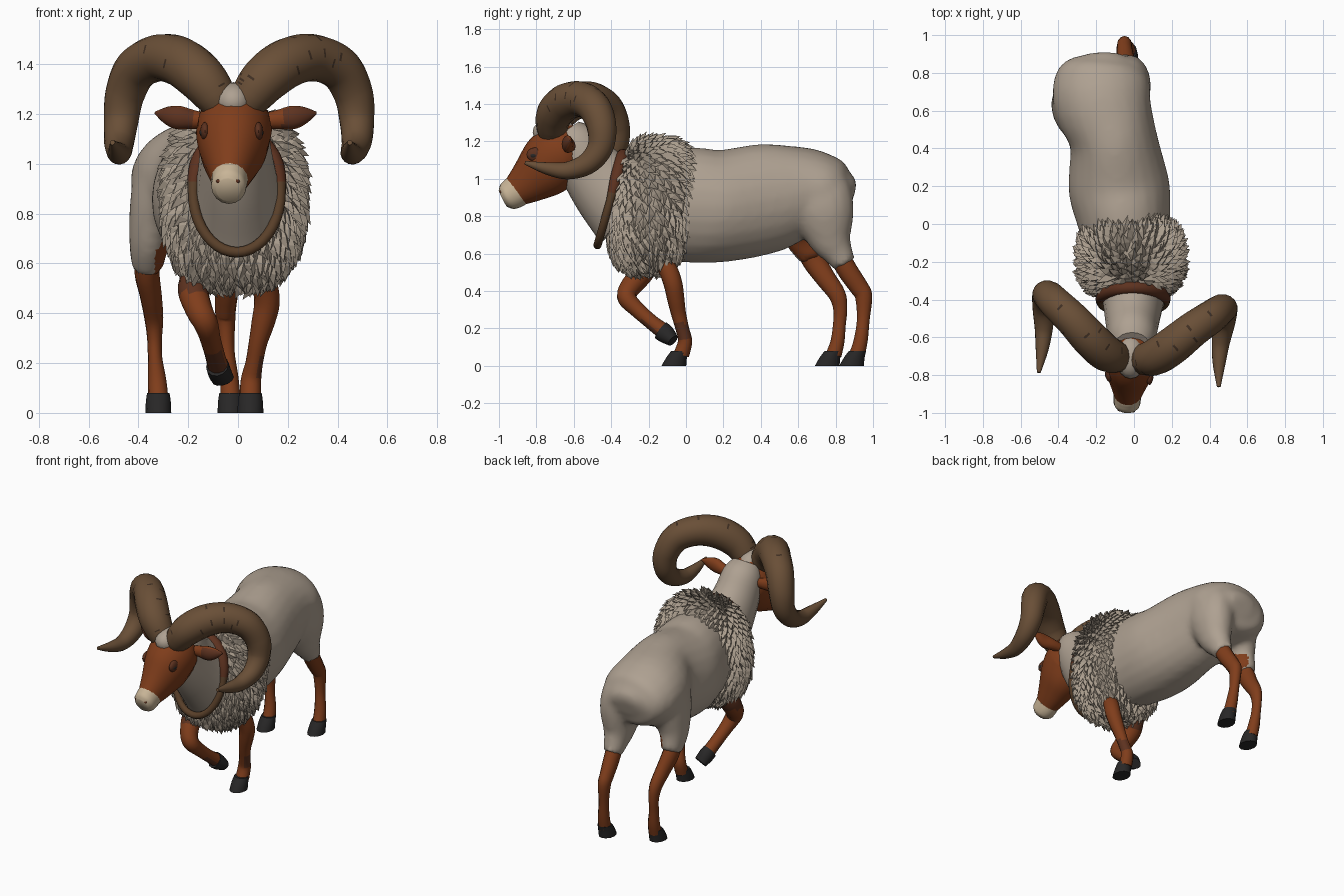
import bpy, bmesh, math, random
from mathutils import Vector, Matrix

random.seed(4)
cube = bpy.data.objects.get("Cube")
if cube:
    bpy.data.objects.remove(cube, do_unlink=True)


def material(name, rgb):
    m = bpy.data.materials.new(name)
    m.use_nodes = True
    m.diffuse_color = (*rgb, 1)
    m.node_tree.nodes["Principled BSDF"].inputs["Base Color"].default_value = (*rgb, 1)
    return m


WOOL = material("pale wool", (.425, .355, .285))
FLEECE = material("shaggy fleece", (.40, .335, .265))
RUST = material("rust hair", (.215, .047, .011))
DARK = material("dark rust hair", (.11, .032, .014))
HORN = material("horn brown", (.142, .078, .038))
GROOVE = material("dark groove", (.05, .028, .016))
HOOF = material("hoof black", (.021, .02, .02))
CREAM = material("cream muzzle", (.58, .46, .31))
STRAP = material("collar brown", (.10, .05, .022))


def finish(name, bm, mats, smooth=True):
    bmesh.ops.recalc_face_normals(bm, faces=bm.faces[:])
    me = bpy.data.meshes.new(name)
    bm.to_mesh(me)
    bm.free()
    for m in mats:
        me.materials.append(m)
    ob = bpy.data.objects.new(name, me)
    bpy.context.scene.collection.objects.link(ob)
    if smooth:
        bpy.ops.object.select_all(action='DESELECT')
        ob.select_set(True)
        bpy.context.view_layer.objects.active = ob
        bpy.ops.object.shade_smooth_by_angle(angle=math.radians(50))
    return ob


def spline(pts, sub):
    """Smooth path through points that also carry two radii."""
    out, last = [], len(pts) - 1
    for i in range(last):
        a, b, c, d = (pts[max(0, min(last, i + k))] for k in (-1, 0, 1, 2))
        for j in range(sub):
            t = j / sub
            out.append([q + t / 2 * (r - p + t * (2*p - 5*q + 4*r - s + t * (3*(q - r) + s - p)))
                        for p, q, r, s in zip(a, b, c, d)])
    return out + [list(pts[-1])]


def loft(name, pts, mats, sides=16, sub=4, closed=False, flat=False, rule=None):
    """Skin elliptical rings (x, y, z, half width, half depth) along a path."""
    rows = pts if closed else spline(pts, sub)
    n = len(rows)
    bm, rings, side = bmesh.new(), [], None
    for i, row in enumerate(rows):
        nxt = rows[(i + 1) % n] if closed else rows[min(i + 1, n - 1)]
        prv = rows[i - 1] if closed else rows[max(i - 1, 0)]
        t = (Vector(nxt[:3]) - Vector(prv[:3])).normalized()
        if side is None:
            side = Vector((0, 1, 0)) if abs(t.x) > .8 else Vector((1, 0, 0))
        side = (side - t * side.dot(t)).normalized()
        u, v = side, t.cross(side)
        if flat:
            u, v = Vector((1, 0, 0)), Vector((0, 1, 0))
        a, b = max(row[3], .003), max(row[4], .003)
        rings.append([bm.verts.new(Vector(row[:3]) + u * a * math.cos(k * math.tau / sides)
                                   + v * b * math.sin(k * math.tau / sides)) for k in range(sides)])
    for i in range(n if closed else n - 1):
        r, s = rings[i], rings[(i + 1) % n]
        for k in range(sides):
            bm.faces.new((r[k], r[k - 1], s[k - 1], s[k]))
    if not closed:
        bm.faces.new(rings[0])
        bm.faces.new(rings[-1])
    bmesh.ops.recalc_face_normals(bm, faces=bm.faces[:])
    if rule:
        for f in bm.faces:
            f.material_index = rule(f)
    return finish(name, bm, mats)


def blob(name, loc, size, mat):
    bm = bmesh.new()
    bmesh.ops.create_uvsphere(bm, u_segments=16, v_segments=10, radius=1)
    bmesh.ops.transform(bm, matrix=Matrix.Translation(loc) @ Matrix.Diagonal((*size, 1)), verts=bm.verts)
    return finish(name, bm, [mat])


# Hind quarters and barrel, which bends sideways towards the rump
haunches = [
    loft("right_haunch", [(-.07, .66, 1.0, .07, .1), (-.05, .695, .93, .125, .18), (-.035, .735, .82, .125, .17),
                          (-.038, .772, .68, .095, .12), (-.04, .815, .6, .072, .082), (-.04, .85, .54, .062, .066)],
         [WOOL]),
    loft("left_haunch", [(-.26, .6, 1.0, .08, .12), (-.285, .62, .93, .135, .185), (-.32, .62, .83, .118, .17),
                         (-.355, .635, .69, .085, .115), (-.365, .685, .575, .062, .076)], [WOOL])]
body = loft("body", [(-.02, -.3, .85, .2, .27), (-.05, 0, .86, .245, .308), (-.08, .2, .855, .268, .3),
                     (-.11, .45, .90, .232, .292), (-.165, .63, .935, .258, .238), (-.172, .75, .93, .255, .2),
                     (-.168, .83, .915, .215, .16), (-.165, .875, .91, .15, .11), (-.165, .895, .905, .08, .06)],
            [WOOL], 24)

# Melt barrel and hind quarters into one skin, with a bare inner thigh
for part in haunches:
    part.select_set(True)
bpy.ops.object.join()
remesh = body.modifiers.new("Melt", 'REMESH')
remesh.mode, remesh.voxel_size, remesh.use_smooth_shade = 'VOXEL', .02, True
soften = body.modifiers.new("Soften", 'SMOOTH')
soften.factor, soften.iterations = .5, 7
for name in ("Melt", "Soften"):
    bpy.ops.object.modifier_apply(modifier=name)
body.data.materials.clear()
for m in (WOOL, RUST):
    body.data.materials.append(m)
for p in body.data.polygons:
    p.material_index = int(p.center.z < .69 and -.4 < p.center.x < -.25 and p.center.y > .5 and p.normal.x > .4)

# Neck
loft("neck", [(0, -.3, .85, .19, .25), (-.005, -.42, .95, .16, .2), (-.01, -.53, 1.08, .14, .16),
              (-.01, -.6, 1.2, .125, .13), (-.01, -.64, 1.26, .09, .08)], [WOOL], 20)


# Legs, the fore legs with darker markings
def fetlock_mark(f):
    return int(.14 < f.calc_center_median().z < .23 and f.normal.x > .25)


loft("right_hind_leg", [(-.04, .81, .6, .05, .055), (-.045, .87, .5, .048, .054), (-.05, .925, .42, .042, .05),
                        (-.05, .95, .37, .039, .046), (-.045, .948, .25, .031, .034),
                        (-.035, .935, .14, .037, .037), (-.03, .915, .06, .04, .042)], [RUST], 12)
loft("left_hind_leg", [(-.36, .635, .65, .05, .06), (-.365, .685, .56, .05, .062), (-.35, .745, .47, .044, .054),
                       (-.338, .808, .38, .038, .046), (-.335, .825, .3, .03, .037), (-.333, .82, .22, .029, .034),
                       (-.325, .81, .13, .037, .037), (-.32, .79, .06, .04, .042)], [RUST], 12)
loft("right_fore_leg", [(.09, -.16, .6, .04, .04), (.108, -.1, .52, .05, .05), (.116, -.07, .44, .051, .05),
                        (.1, -.055, .36, .046, .046), (.08, -.04, .28, .037, .04), (.065, -.02, .2, .035, .036),
                        (.052, -.005, .13, .041, .038), (.05, -.025, .06, .042, .042)], [RUST, DARK], 12,
     rule=fetlock_mark)
loft("left_fore_leg", [(-.165, -.19, .56, .06, .06), (-.18, -.24, .49, .062, .062), (-.155, -.305, .41, .055, .055),
                       (-.13, -.315, .36, .05, .05), (-.112, -.26, .3, .042, .042), (-.092, -.18, .23, .04, .04),
                       (-.08, -.12, .185, .042, .045)], [RUST, DARK], 12,
     rule=lambda f: int(f.calc_center_median().z > .48 or f.calc_center_median().z < .24 and f.normal.z < -.3))

# Hooves
for label, x, y in (("right_hind", -.03, .885), ("left_hind", -.32, .755), ("right_fore", .05, -.065)):
    loft(label + "_hoof", [(x, y + .032, .08, .045, .046), (x, y + .015, .045, .05, .055),
                           (x, y, 0, .052, .066)], [HOOF], 12, 3, flat=True)
loft("left_fore_hoof", [(-.083, -.135, .19, .046, .052), (-.075, -.105, .167, .048, .05),
                        (-.06, -.07, .135, .046, .034)], [HOOF], 12, 3)

# Fleece: boxy ellipsoid core covered with overlapping tufts
CENTRE, RADII = Vector((-.015, -.182, .855)), (.272, .222, .35)


def fleece_point(v):
    q = [math.copysign(abs(c) ** .8, c) * r for c, r in zip(v, RADII)]
    return CENTRE + Vector((q[0], q[1] + .11 * q[2], q[2]))


core = bmesh.new()
bmesh.ops.create_uvsphere(core, u_segments=28, v_segments=18, radius=1)
for vert in core.verts:
    vert.co = fleece_point(vert.co)
finish("fleece_core", core, [FLEECE])

tufts, COUNT = bmesh.new(), 900
for i in range(COUNT):
    z = 1 - 2 * (i + .5) / COUNT
    ring, turn = math.sqrt(1 - z * z), i * math.pi * (3 - math.sqrt(5))
    v = Vector((ring * math.cos(turn), ring * math.sin(turn), z))
    n = Vector([c / r for c, r in zip(v, RADII)]).normalized()
    d = Vector((0, .2 + 1.2 * max(0, n.z), -.8)) + Vector([random.uniform(-.3, .3) for _ in range(3)])
    d = (d - n * d.dot(n)).normalized()
    w, p = n.cross(d), fleece_point(v)
    size = random.uniform(.8, 1.2)
    mid = p + d * .02
    root, tip = p - d * .035 * size - n * .01, p + d * .065 * size + n * .032 * size
    loop = [tufts.verts.new(mid + o * size) for o in (w * .026, n * .026, w * -.026, n * -.012)]
    ends = [tufts.verts.new(root), tufts.verts.new(tip)]
    for k in range(4):
        tufts.faces.new((loop[k - 1], loop[k], ends[0]))
        tufts.faces.new((loop[k], loop[k - 1], ends[1]))
finish("fleece_tufts", tufts, [FLEECE], smooth=False)

# Collar, thicker and redder over the nape
ring = []
for i in range(40):
    a = i * math.tau / 40
    h, w = -math.cos(a), math.sin(a)
    thick = .022 + .014 * max(0, min(1, h * 2))
    ring.append((-.005 + .175 * w, -.405 + .068 * h, .885 + .24 * h, thick, thick))
loft("collar", ring, [STRAP, DARK], 10, closed=True, rule=lambda f: int(f.calc_center_median().z > .94))

# Head parts are laid out symmetrically, then turned slightly to one side
TURN = math.radians(-4.5)


def placed(p, side=1):
    x, y = p[0] * side, p[1]
    c, s = math.cos(TURN), math.sin(TURN)
    return (-.01 + x * c - y * s, -.6 + x * s + y * c, *p[2:])


def head_loft(name, pts, mats, side=1, **kw):
    return loft(name, [placed(p, side) for p in pts], mats, **kw)


head_loft("head", [(0, .03, 1.17, .1, .12), (0, -.02, 1.155, .14, .155), (0, -.08, 1.13, .152, .165),
                   (0, -.155, 1.055, .136, .16), (0, -.24, .985, .1, .12), (0, -.315, .93, .069, .083)], [RUST])
head_loft("muzzle", [(0, -.302, .938, .074, .087), (0, -.33, .92, .072, .084), (0, -.36, .905, .068, .073),
                     (0, -.38, .895, .048, .05)], [CREAM])
blob("white_crown", placed((0, -.105, 1.25)), (.08, .115, .078), WOOL)

# Features on both sides of the head
HORN_PATH = [(.035, -.105, 1.2, .06), (.075, -.11, 1.275, .085), (.137, -.09, 1.35, .098), (.222, -.023, 1.41, .1),
             (.316, .065, 1.425, .094), (.41, .142, 1.38, .088), (.46, .185, 1.28, .08), (.475, .18, 1.17, .07),
             (.478, .115, 1.085, .06), (.47, .008, 1.045, .048), (.47, -.102, 1.055, .034), (.478, -.225, 1.086, .01)]


def groove(f):
    c = f.calc_center_median()
    return int(c.z > 1.3 and abs(c.x) < .42 and f.normal.z - f.normal.y > .3 and random.random() < .045)


for label, s in (("right", 1), ("left", -1)):
    path = [(*p, p[3]) for p in HORN_PATH]
    head_loft(label + "_horn", path, [HORN, GROOVE], s, sides=16, sub=14, rule=groove)
    head_loft(label + "_ear", [(.11, -.01, 1.172, .028, .03), (.17, -.01, 1.178, .032, .038),
                               (.23, -.015, 1.186, .032, .047), (.28, -.005, 1.196, .022, .034),
                               (.325, .01, 1.205, .004, .005)], [RUST, DARK], s, sides=12,
              rule=lambda f: int(f.normal.y < -.55 and abs(f.calc_center_median().x) > .18))
    blob(label + "_brow", placed((.107, -.193, 1.13), s), (.02, .052, .038), DARK)
    blob(label + "_eye", placed((.115, -.205, 1.125), s), (.014, .024, .016), HOOF)
    blob(label + "_nostril", placed((.034, -.386, .93), s), (.014, .01, .01), DARK)
